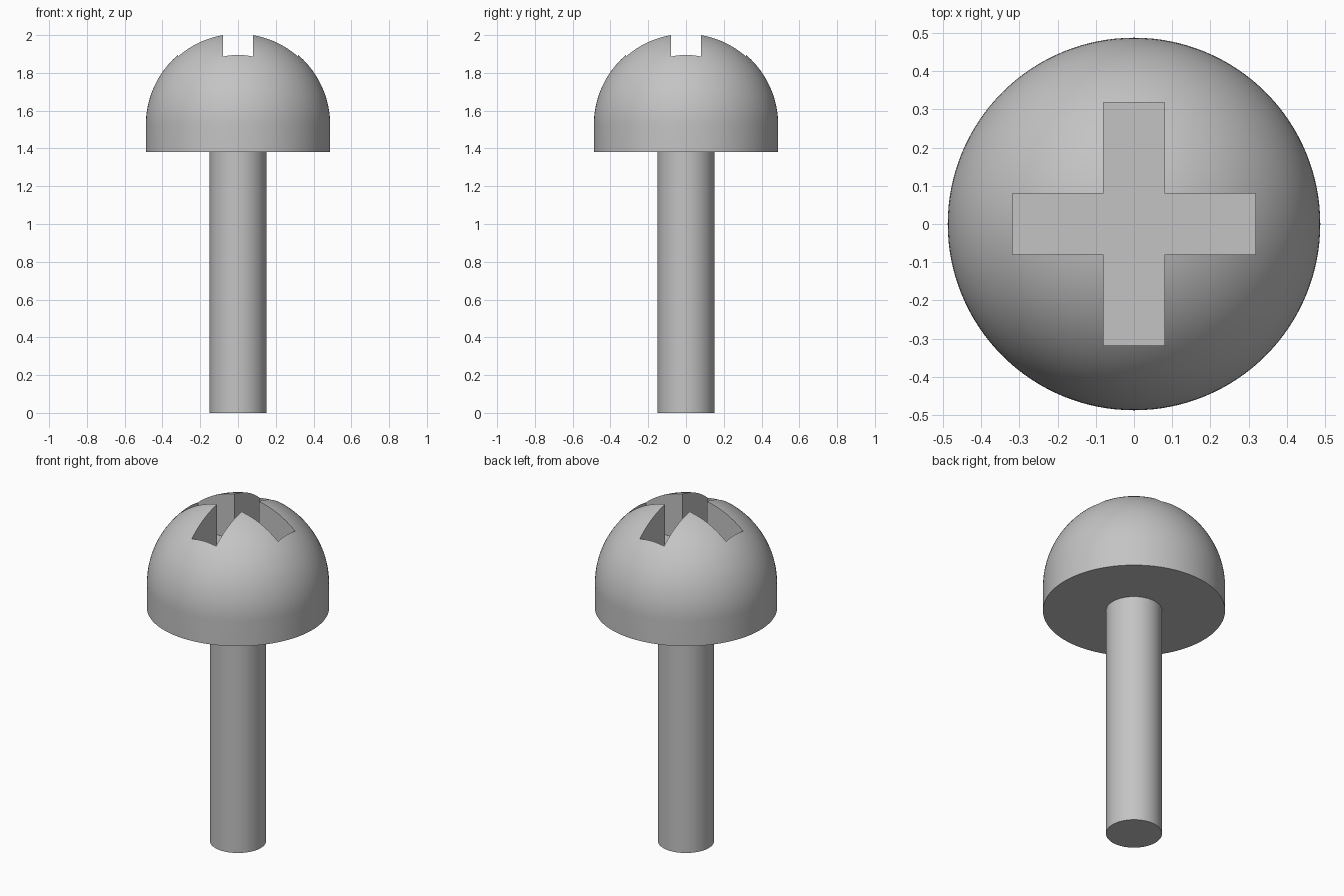
import bpy, bmesh
from math import sin, cos, pi, radians

cube = bpy.data.objects.get("Cube")
if cube:
    bpy.data.objects.remove(cube, do_unlink=True)

HEAD_R, SHANK_R = 0.488, 0.15
HEAD_BASE, DOME_Z = 1.38, 1.525
SLOT_HALF, SLOT_END, SLOT_FLOOR = 0.08, 0.318, 1.73
SIDES = 128

steel = bpy.data.materials.new("steel_grey")
steel.use_nodes = True
colour = (0.55, 0.55, 0.55, 1)
steel.diffuse_color = colour
steel.node_tree.nodes["Principled BSDF"].inputs["Base Color"].default_value = colour


def add_object(name, bm):
    bmesh.ops.recalc_face_normals(bm, faces=bm.faces)
    mesh = bpy.data.meshes.new(name)
    bm.to_mesh(mesh)
    bm.free()
    obj = bpy.data.objects.new(name, mesh)
    bpy.context.collection.objects.link(obj)
    mesh.materials.append(steel)
    return obj


def lathe(name, profile):
    """Spin an (r, z) profile around z; it starts and ends on the axis."""
    bm = bmesh.new()
    verts = [bm.verts.new((r, 0, z)) for r, z in profile]
    edges = [bm.edges.new(pair) for pair in zip(verts, verts[1:])]
    bmesh.ops.spin(bm, geom=verts + edges, axis=(0, 0, 1), cent=(0, 0, 0),
                   angle=2 * pi, steps=SIDES)
    bmesh.ops.remove_doubles(bm, verts=bm.verts, dist=1e-5)
    return add_object(name, bm)


def select_only(obj):
    bpy.ops.object.select_all(action="DESELECT")
    obj.select_set(True)
    bpy.context.view_layer.objects.active = obj


# Shank
shank = lathe("shank", [(0, 0), (SHANK_R, 0), (SHANK_R, HEAD_BASE), (0, HEAD_BASE)])

# Round head: short cylinder under a hemisphere
STEPS = 32
dome = [(HEAD_R * cos(i * pi / 2 / STEPS), DOME_Z + HEAD_R * sin(i * pi / 2 / STEPS))
        for i in range(STEPS)]
head = lathe("round_head",
             [(0, HEAD_BASE), (HEAD_R, HEAD_BASE)] + dome + [(0, DOME_Z + HEAD_R)])

# Cross recess: one plus-shaped prism, each arm a quarter turn of the last
bm = bmesh.new()
outline = []
for c, s in ((1, 0), (0, 1), (-1, 0), (0, -1)):
    for x, y in ((SLOT_END, -SLOT_HALF), (SLOT_END, SLOT_HALF), (SLOT_HALF, SLOT_HALF)):
        outline.append(bm.verts.new((x * c - y * s, x * s + y * c, SLOT_FLOOR)))
floor = bm.faces.new(outline)
top = bmesh.ops.extrude_face_region(bm, geom=[floor], use_keep_orig=True)["geom"]
bmesh.ops.translate(bm, vec=(0, 0, 0.5),
                    verts=[v for v in top if isinstance(v, bmesh.types.BMVert)])
cutter = add_object("cross_cutter", bm)
cutter.hide_render = True

cut = head.modifiers.new("cross_recess", "BOOLEAN")
cut.operation = "DIFFERENCE"
cut.solver = "EXACT"
cut.object = cutter
select_only(head)
bpy.ops.object.modifier_apply(modifier=cut.name)
bpy.data.objects.remove(cutter, do_unlink=True)

# Smooth curved surfaces, sharp rims and recess edges
for obj in (shank, head):
    select_only(obj)
    bpy.ops.object.shade_smooth_by_angle(angle=radians(30))
